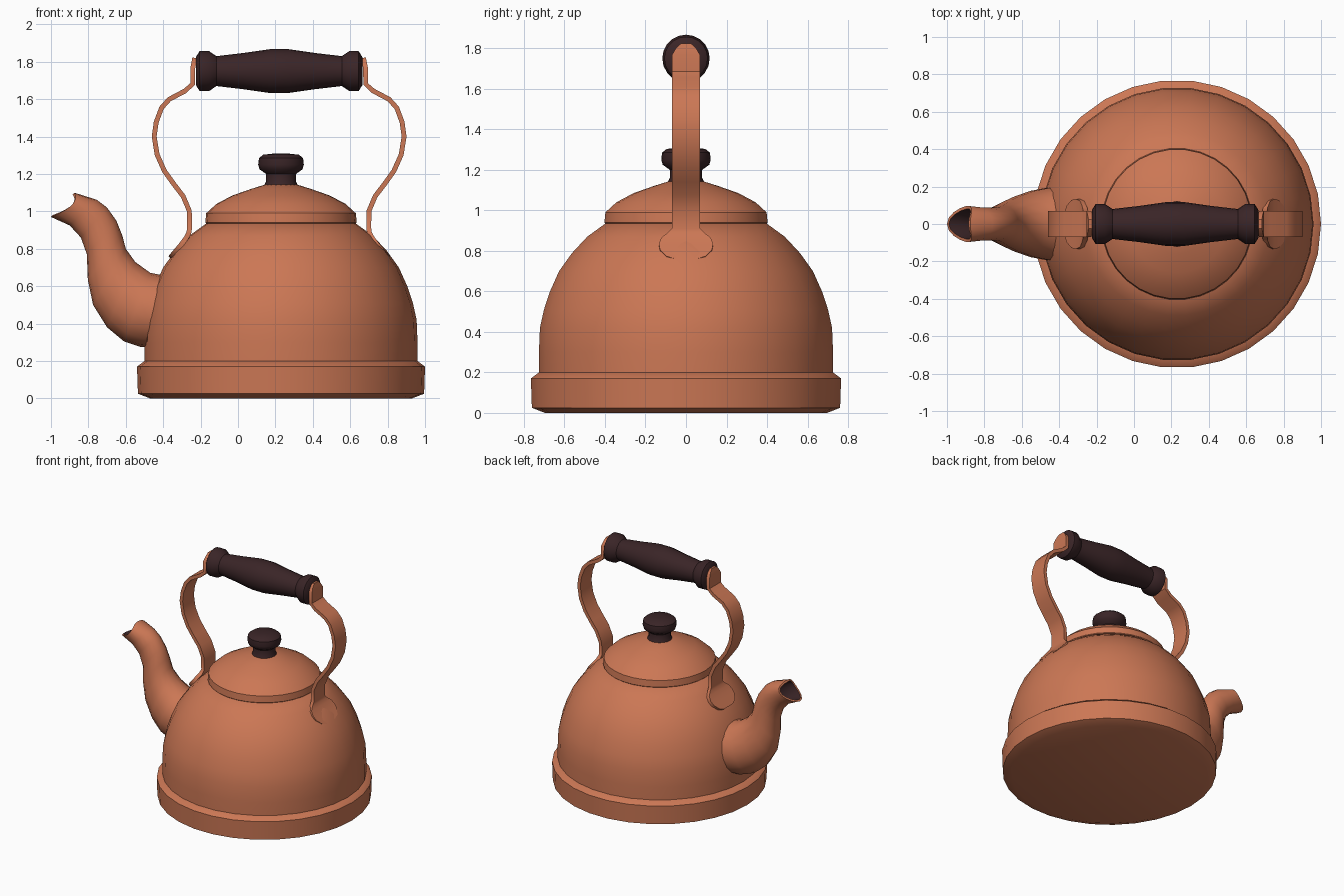
import bpy, bmesh, math
from mathutils import Vector

if "Cube" in bpy.data.objects:
    bpy.data.objects.remove(bpy.data.objects["Cube"])

CX = 0.23  # pot axis
GRIP_X, GRIP_Z = 0.22, 1.75


def material(name, rgb):
    m = bpy.data.materials.new(name)
    m.use_nodes = True
    m.diffuse_color = (*rgb, 1)
    m.node_tree.nodes["Principled BSDF"].inputs["Base Color"].default_value = (*rgb, 1)
    return m


copper = material("copper", (0.60, 0.185, 0.09))
dark = material("dark wood", (0.042, 0.018, 0.020))


def finish(name, bm, mats, angle=40):
    bmesh.ops.recalc_face_normals(bm, faces=bm.faces)
    me = bpy.data.meshes.new(name)
    bm.to_mesh(me)
    bm.free()
    ob = bpy.data.objects.new(name, me)
    bpy.context.collection.objects.link(ob)
    for m in mats:
        me.materials.append(m)
    bpy.ops.object.select_all(action="DESELECT")
    ob.select_set(True)
    bpy.context.view_layer.objects.active = ob
    bpy.ops.object.shade_smooth_by_angle(angle=math.radians(angle))
    return ob


def loft(name, rings, mats, dark_from=None, caps=(True, True), angle=40):
    """Skin a list of equal-sized rings, optionally closing the ends."""
    bm = bmesh.new()
    vs = [[bm.verts.new(p) for p in r] for r in rings]
    n = len(vs[0])
    for k, (a, b) in enumerate(zip(vs, vs[1:])):
        for i in range(n):
            j = (i + 1) % n
            f = bm.faces.new((a[i], a[j], b[j], b[i]))
            if dark_from is not None and k >= dark_from:
                f.material_index = 1
    if caps[0]:
        bm.faces.new(vs[0][::-1])
    if caps[1]:
        f = bm.faces.new(vs[-1])
        f.material_index = 1 if dark_from is not None else 0
    return finish(name, bm, mats, angle)


def lathe(name, profile, mat, n, origin, axis="Z"):
    """Turn (radius, position) pairs around an axis."""
    rings = []
    for r, h in profile:
        ring = []
        for i in range(n):
            t = 2 * math.pi * i / n
            c, s = r * math.cos(t), r * math.sin(t)
            ring.append(Vector(origin) + Vector((c, s, h) if axis == "Z" else (h, c, s)))
        rings.append(ring)
    return loft(name, rings, [mat])


# Pot: wide base band, domed body and lid
lathe("base_band", [(0.70, 0), (0.765, 0.025), (0.77, 0.17), (0.73, 0.2)],
      copper, 30, (CX, 0, 0))
lathe("body", [(0.73, 0.18), (0.73, 0.3), (0.725, 0.42), (0.705, 0.51), (0.675, 0.6),
               (0.63, 0.7), (0.565, 0.79), (0.49, 0.87), (0.40, 0.935)],
      copper, 30, (CX, 0, 0))
lathe("lid", [(0.385, 0.92), (0.405, 0.94), (0.40, 0.99), (0.345, 1.04), (0.26, 1.085),
              (0.16, 1.12), (0.08, 1.145)],
      copper, 30, (CX, 0, 0))
lathe("lid_knob", [(0.095, 1.13), (0.08, 1.16), (0.08, 1.2), (0.115, 1.225), (0.122, 1.25),
                   (0.118, 1.285), (0.095, 1.303), (0.03, 1.31)],
      dark, 20, (CX, 0, 0))

# Turned wooden grip, symmetric about its middle
half = [(0.075, 0.445), (0.107, 0.425), (0.107, 0.375), (0.08, 0.335), (0.097, 0.19), (0.117, 0.05)]
lathe("handle_grip", [(r, -x) for r, x in half] + [(r, x) for r, x in half[::-1]],
      dark, 20, (GRIP_X, 0, GRIP_Z), "X")

# Handle straps: (x, z, half width) along the outer face, with round foot and top tab
path = [(-.372, .76, .05), (-.362, .773, .095), (-.335, .805, .128), (-.31, .835, .134),
        (-.288, .865, .122), (-.275, .89, .09), (-.272, .91, .07), (-.273, 1.0, .07),
        (-.305, 1.075, .07), (-.355, 1.14, .07), (-.405, 1.21, .07), (-.445, 1.3, .07),
        (-.461, 1.4, .07), (-.450, 1.48, .07), (-.42, 1.56, .07), (-.375, 1.61, .07),
        (-.29, 1.655, .07), (-.255, 1.685, .07), (-.255, 1.765, .07), (-.248, 1.8, .05),
        (-.244, 1.823, .025)]
THICK = 0.026
for side, label in ((1, "right"), (-1, "left")):
    rings = []
    for k, (x, z, w) in enumerate(path):
        a, b = path[max(k - 1, 0)], path[min(k + 1, len(path) - 1)]
        t = Vector((b[0] - a[0], 0, b[1] - a[1])).normalized()
        inward = Vector((t.z, 0, -t.x)) * THICK
        ring = []
        for y, d in ((-w, 0), (w, 0), (w, 1), (-w, 1)):
            p = Vector((x, y, z)) + inward * d
            p.x = GRIP_X + side * (p.x - GRIP_X)
            ring.append(p)
        rings.append(ring)
    loft("handle_strap_" + label, rings, [copper])

# Spout sections: lower point (x, z), upper point (x, z), half width
sections = [(-.40, .27, -.30, .64, .20), (-.52, .275, -.41, .66, .195),
            (-.61, .305, -.47, .672, .18), (-.70, .38, -.55, .73, .15),
            (-.775, .50, -.60, .80, .12), (-.803, .635, -.618, .87, .105),
            (-.808, .77, -.65, .95, .092), (-.84, .86, -.70, 1.02, .088),
            (-.90, .925, -.755, 1.062, .09), (-1.0, .97, -.875, 1.1, .097)]


def section(lx, lz, ux, uz, w, scale=1.0, dip=0.0, n=18):
    low, up = Vector((lx, 0, lz)), Vector((ux, 0, uz))
    mid, arm = (low + up) / 2, (up - low) / 2 * scale
    ring = []
    for i in range(n):
        t = 2 * math.pi * i / n
        p = mid + arm * math.cos(t) + Vector((0, w * scale * math.sin(t), 0))
        p.x += dip * math.sin(t) ** 2
        ring.append(p)
    return ring


outer = [section(*s, dip=0.05 if s is sections[-1] else 0) for s in sections]
inner = [section(*sections[-1], scale=0.84, dip=0.05), section(*sections[-2], scale=0.78),
         section(*sections[-3], scale=0.72)]
loft("spout", outer + inner, [copper, dark], dark_from=len(outer), angle=60)
